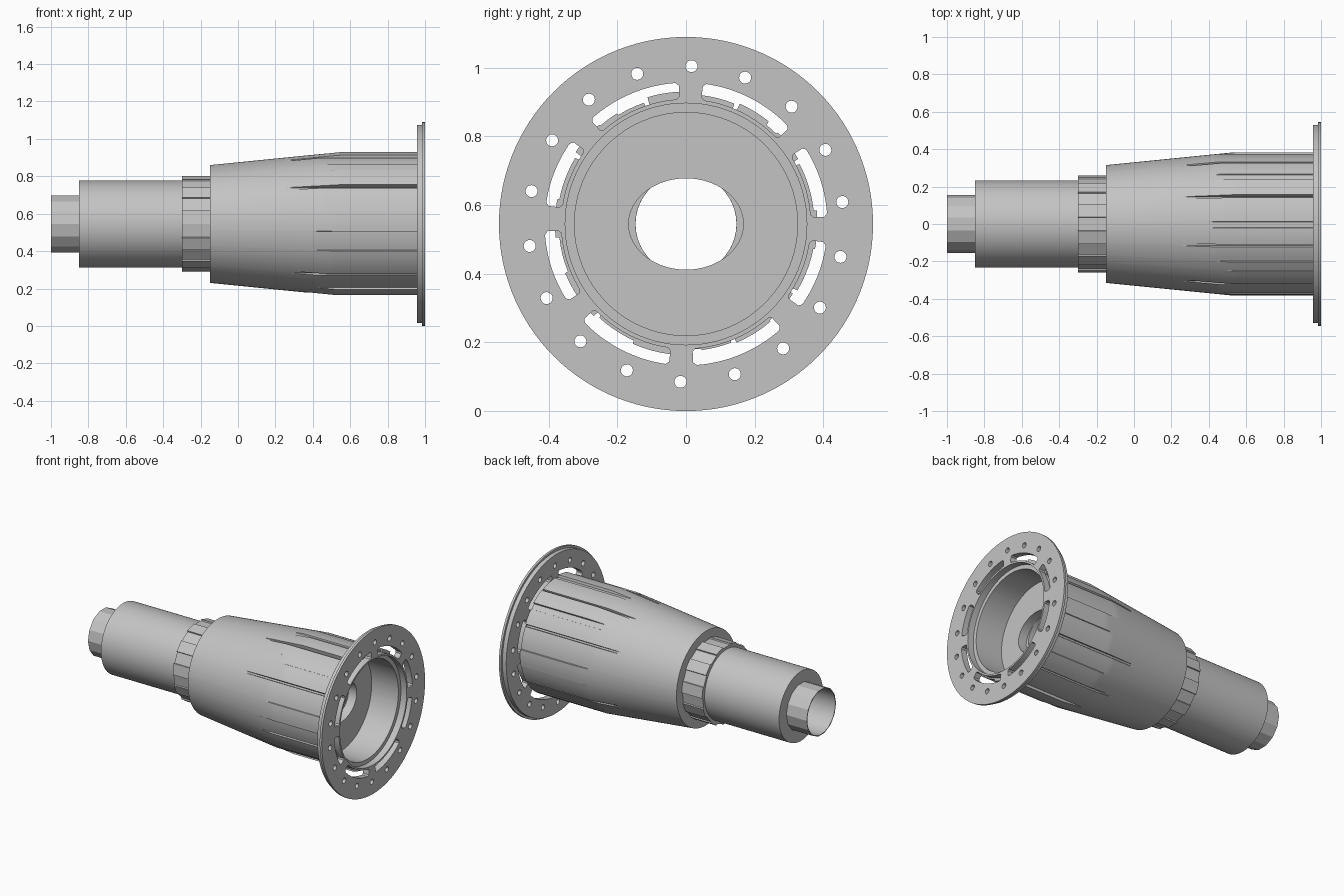
import bpy, bmesh
from math import sin, cos, pi, radians, degrees
from mathutils import Matrix

cube = bpy.data.objects.get("Cube")
if cube:
    bpy.data.objects.remove(cube, do_unlink=True)

AXIS_Z = 0.545
BORE = 0.147

grey = bpy.data.materials.new("plain_grey")
grey.use_nodes = True
grey.diffuse_color = (0.55, 0.55, 0.55, 1)
bsdf = grey.node_tree.nodes["Principled BSDF"]
bsdf.inputs["Base Color"].default_value = grey.diffuse_color


def add_object(name, mesh):
    mesh.materials.clear()
    mesh.materials.append(grey)
    obj = bpy.data.objects.new(name, mesh)
    bpy.context.collection.objects.link(obj)
    bpy.ops.object.select_all(action='DESELECT')
    obj.select_set(True)
    bpy.context.view_layer.objects.active = obj
    bpy.ops.object.shade_smooth_by_angle(angle=radians(12))
    return obj


def loft(name, rows, angles):
    """Closed ring of sections along x; each row is (x, radius or radius function)."""
    bm = bmesh.new()
    rings = []
    for x, r in rows:
        ring = []
        for a in angles:
            rad = r(a) if callable(r) else r
            t = radians(a)
            ring.append(bm.verts.new((x, rad * cos(t), AXIS_Z + rad * sin(t))))
        rings.append(ring)
    n = len(angles)
    for i, ring in enumerate(rings):
        nxt = rings[(i + 1) % len(rings)]
        for j in range(n):
            k = (j + 1) % n
            bm.faces.new((ring[j], ring[k], nxt[k], nxt[j]))
    bmesh.ops.recalc_face_normals(bm, faces=bm.faces)
    mesh = bpy.data.meshes.new(name)
    bm.to_mesh(mesh)
    bm.free()
    return add_object(name, mesh)


def polygon(radius, sides):
    """Radius function of a regular polygon."""
    step = 360 / sides
    return lambda a: radius * cos(pi / sides) / cos(radians(a % step - step / 2))


def sleeve(name, x0, x1, outer, angles):
    loft(name, [(x0, BORE), (x0, outer), (x1, outer), (x1, BORE)], angles)


# Tip tube and shaft
sleeve("tip_tube", -1.0, -0.85, polygon(0.155, 14), [i * 360 / 70 for i in range(70)])
sleeve("shaft", -0.85, -0.3, 0.232, [i * 4 for i in range(90)])

# Collar with stepped flats
SIDES = 22
flat = 360 / SIDES
collar_angles = [i * flat + d for i in range(SIDES) for d in (0.2, flat / 2, flat - 0.2)]
facet = polygon(0.26, SIDES)
sleeve("collar", -0.3, -0.15,
       lambda a: facet(a) - (0.008 if int(a / flat) % 2 else 0), collar_angles)

# Ribbed body: start angle and height of each rib or groove
ribs = [(28, .356), (30, .378), (45, .372), (51, .384), (66, .356), (68, .378),
        (88, .370), (93, .386), (107, .356), (109, .374), (122, .380), (131, .384),
        (147, .356), (149, .376), (169, .382), (186, .371), (202, .380),
        (225, .358), (227, .372), (246, .382), (264, .366), (277, .370),
        (291, .358), (293, .376), (311, .372), (327, .356), (329, .378),
        (349, .383), (366, .374)]
body_angles, rib_height = [], {}
for (a0, height), (a1, _) in zip(ribs, ribs[1:] + [(388, 0)]):
    parts = max(1, round((a1 - a0) / 4))
    for i in range(parts + 1):
        a = a0 + 0.15 + (a1 - a0 - 0.3) * i / parts
        body_angles.append(a)
        rib_height[a] = height


def body_row(x):
    cone = 0.315 + 0.1 * (x + 0.15)
    return x, lambda a: min(cone, rib_height[a])


def oval(a):
    t = radians(a)
    return 1 / ((cos(t) / 0.167) ** 2 + (sin(t) / 0.133) ** 2) ** 0.5


stations = [-0.15, 0.1] + [0.24 + 0.02 * i for i in range(17)] + [0.957]
rows = [(-0.15, BORE)] + [body_row(x) for x in stations]
# Cup, floor with oval hole, and bore
rows += [(0.957, 0.325), (0.76, 0.325), (0.76, oval), (0.70, oval), (0.70, BORE)]
loft("ribbed_body", rows, body_angles)


# Flange plates with bolt holes and curved slots
def arc(radius, a0, a1, n, cy=0, cz=0):
    ts = [radians(a0 + (a1 - a0) * i / n) for i in range(n + 1)]
    return [(cy + radius * cos(t), cz + radius * sin(t)) for t in ts]


def slot(a0, a1):
    return (arc(0.412, a0 + 1.3, a1 - 1.3, 16) + arc(0.404, a1, a1, 1)[:1]
            + arc(0.372, a1, a1, 1)[:1] + arc(0.364, a1 - 1.3, a0 + 1.3, 16)
            + arc(0.372, a0, a0, 1)[:1] + arc(0.404, a0, a0, 1)[:1])


openings = [arc(0.352, 0, 360, 96)[:-1]]
for half in (0, 180):
    for a0, a1 in ((3, 33), (43, 83), (93, 132.5), (144, 172.5)):
        openings.append(slot(a0 + half, a1 + half))
for i in range(18):
    t = radians(88 + 20 * i)
    openings.append(arc(0.0175, 0, 360, 20, 0.46 * cos(t), 0.46 * sin(t))[:-1])


def plate(name, radius, x0, x1):
    curve = bpy.data.curves.new(name, 'CURVE')
    curve.dimensions = '2D'
    curve.fill_mode = 'BOTH'
    curve.extrude = (x1 - x0) / 2
    for outline in [arc(radius, 0, 360, 120)[:-1]] + openings:
        spline = curve.splines.new('POLY')
        spline.points.add(len(outline) - 1)
        for point, (u, v) in zip(spline.points, outline):
            point.co = (u, v, 0, 1)
        spline.use_cyclic_u = True
    helper = bpy.data.objects.new(name + "_outline", curve)
    bpy.context.collection.objects.link(helper)
    graph = bpy.context.evaluated_depsgraph_get()
    mesh = bpy.data.meshes.new_from_object(helper.evaluated_get(graph))
    bpy.data.objects.remove(helper, do_unlink=True)
    turn = Matrix(((0, 0, 1, (x0 + x1) / 2), (1, 0, 0, 0), (0, 1, 0, AXIS_Z), (0, 0, 0, 1)))
    mesh.transform(turn)
    bm = bmesh.new()
    bm.from_mesh(mesh)
    bmesh.ops.remove_doubles(bm, verts=bm.verts, dist=0.0001)
    bmesh.ops.recalc_face_normals(bm, faces=bm.faces)
    bm.to_mesh(mesh)
    bm.free()
    add_object(name, mesh)


plate("flange_back", 0.53, 0.957, 0.985)
plate("flange_front", 0.545, 0.985, 1.0)
